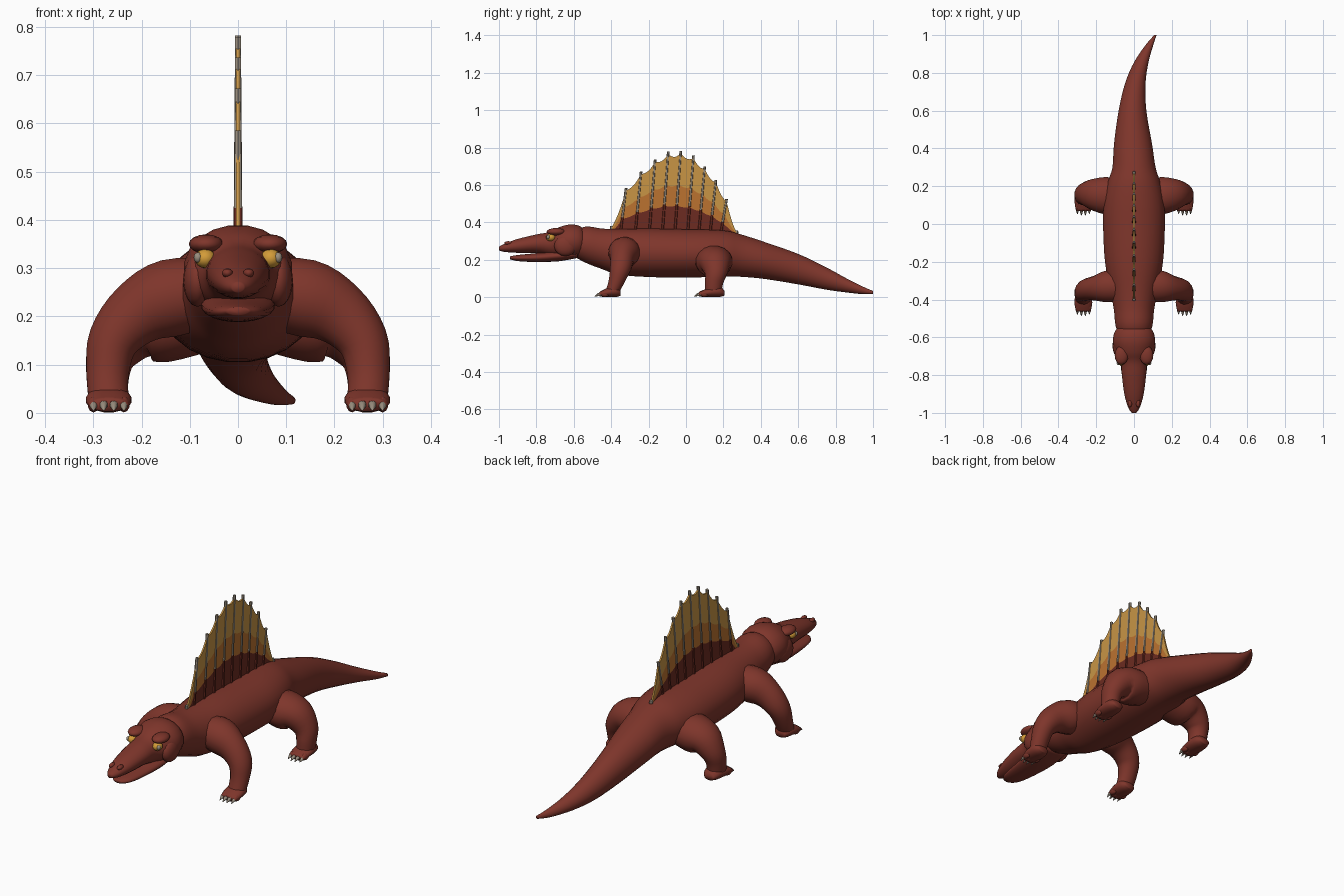
import bpy, bmesh, math
from mathutils import Vector, Matrix

cube = bpy.data.objects.get("Cube")
if cube:
    bpy.data.objects.remove(cube, do_unlink=True)


def material(name, red, green, blue):
    mat = bpy.data.materials.new(name)
    mat.use_nodes = True
    colour = (red, green, blue, 1)
    mat.diffuse_color = colour
    shader = next(n for n in mat.node_tree.nodes if n.type == 'BSDF_PRINCIPLED')
    shader.inputs["Base Color"].default_value = colour
    return mat


SKIN = material("brick red skin", .21, .036, .024)
SAIL_RED = material("dark red sail", .15, .024, .015)
SAIL_ORANGE = material("orange sail", .50, .17, .03)
SAIL_YELLOW = material("yellow sail", .58, .30, .06)
BONE = material("grey bone", .32, .27, .21)
EYE = material("amber eye", .65, .33, .04)


def finish(name, bm, mats, smooth=True):
    bmesh.ops.recalc_face_normals(bm, faces=bm.faces)
    for face in bm.faces:
        face.smooth = smooth
    mesh = bpy.data.meshes.new(name)
    bm.to_mesh(mesh)
    bm.free()
    for mat in mats:
        mesh.materials.append(mat)
    obj = bpy.data.objects.new(name, mesh)
    bpy.context.collection.objects.link(obj)
    return obj


def refine(stations, steps):
    """Smooth curve through the stations."""
    result = []
    last = len(stations) - 1
    for i in range(last):
        a, b, c, d = (stations[min(max(i + k, 0), last)] for k in (-1, 0, 1, 2))
        for k in range(steps):
            t = k / steps
            result.append([
                q + t * (r - p + t * (2 * p - 5 * q + 4 * r - s + t * (3 * (q - r) + s - p))) / 2
                for p, q, r, s in zip(a, b, c, d)])
    return result + [list(stations[-1])]


def loft(name, stations, mats, sides=20, steps=4, along_y=True, smooth=True, rule=None):
    """Skin elliptical rings; a station is x, y, z and two radii."""
    rows = refine(stations, steps)
    centres = [Vector(row[:3]) for row in rows]
    bm = bmesh.new()
    rings = []
    for i, row in enumerate(rows):
        u, v = Vector((1, 0, 0)), Vector((0, 0, 1))
        if not along_y:
            tangent = centres[min(i + 1, len(rows) - 1)] - centres[max(i - 1, 0)]
            v = Vector((0, 1, 0))
            u = v.cross(tangent).normalized()
        ring = []
        for k in range(sides):
            angle = math.tau * (k + .5) / sides
            ring.append(bm.verts.new(centres[i] + u * row[3] * math.cos(angle)
                                     + v * row[4] * math.sin(angle)))
        rings.append(ring)
    for i, (low, high) in enumerate(zip(rings, rings[1:])):
        for k in range(sides):
            n = (k + 1) % sides
            face = bm.faces.new((low[k], low[n], high[n], high[k]))
            face.material_index = rule(i) if rule else 0
    bm.faces.new(rings[0])
    cap = bm.faces.new(rings[-1])
    cap.material_index = rule(len(rings) - 1) if rule else 0
    return finish(name, bm, mats, smooth)


def outline(rows):
    """Turn y, top, bottom, half width and x offset into stations."""
    return [(x, y, (top + low) / 2, width, (top - low) / 2)
            for y, top, low, width, x in rows]


def ball(name, centre, radii, mat, segments=16):
    bm = bmesh.new()
    bmesh.ops.create_uvsphere(bm, u_segments=segments, v_segments=segments // 2, radius=1)
    bmesh.ops.transform(bm, verts=bm.verts,
                        matrix=Matrix.Translation(centre) @ Matrix.Diagonal((*radii, 1)))
    return finish(name, bm, [mat])


# Trunk and curved tail
loft("body_and_tail", outline([
    (-.62, .34, .23, .07, 0), (-.54, .378, .185, .098, 0), (-.45, .368, .15, .108, 0),
    (-.36, .365, .12, .125, 0), (-.2, .368, .107, .155, 0), (0, .364, .104, .165, 0),
    (.12, .362, .107, .16, 0), (.22, .355, .11, .14, 0), (.3, .335, .108, .115, 0),
    (.42, .296, .097, .102, -.005), (.6, .232, .068, .074, -.008),
    (.75, .16, .04, .054, .008), (.86, .1, .025, .038, .04),
    (.95, .055, .016, .02, .083), (1, .034, .018, .006, .113)]), [SKIN], sides=24)

# Skull with tapering snout, and lower jaw
loft("skull_and_snout", outline([
    (-.53, .34, .25, .06, 0), (-.565, .38, .215, .1, 0), (-.62, .39, .205, .113, 0),
    (-.68, .375, .212, .096, 0), (-.73, .35, .222, .07, 0), (-.8, .336, .236, .065, 0),
    (-.9, .312, .237, .052, 0), (-.97, .286, .242, .032, 0), (-1, .27, .25, .012, 0)]), [SKIN])
loft("lower_jaw", outline([
    (-.58, .25, .21, .07, 0), (-.68, .25, .192, .077, 0), (-.8, .236, .188, .065, 0),
    (-.9, .226, .193, .048, 0), (-.94, .219, .203, .022, 0)]), [SKIN])


def claws(name, x, y, side):
    """Four toes, each with a pointed claw."""
    for i in range(4):
        toe_x = x + (i - 1.5) * .021
        toe_y = y + abs(i - 1.5) * .008
        ball(f"{name}_toe_{i + 1}", (side * toe_x, toe_y + .016, .018),
             (.013, .026, .017), SKIN, 10)
        loft(f"{name}_claw_{i + 1}", [
            (side * toe_x, toe_y, .017, .009, .01),
            (side * toe_x, toe_y - .014, .014, .007, .008),
            (side * toe_x, toe_y - .03, .005, .001, .001)], [BONE], sides=8, steps=2)


def limb(name, path, foot, side):
    """Sprawling leg that bends down to a flat clawed foot."""
    loft(name + "_leg", [(side * x, y, z, thick, wide) for x, y, z, thick, wide in path],
         [SKIN], sides=16, along_y=False)
    x, heel, toe = foot
    length = heel - toe
    loft(name + "_foot", [
        (side * x, heel, .022, .025, .014),
        (side * x, heel - length * .2, .03, .042, .029),
        (side * x, heel - length * .6, .026, .048, .025),
        (side * x, toe, .016, .04, .013)], [SKIN], sides=16)
    claws(name, x, toe, side)


for label, side in (("left", 1), ("right", -1)):
    limb(label + "_front", [
        (.04, -.33, .25, .07, .08), (.14, -.33, .238, .082, .085),
        (.21, -.34, .205, .068, .065), (.258, -.35, .15, .054, .057),
        (.27, -.37, .085, .045, .045), (.268, -.395, .025, .042, .038)],
        (.268, -.35, -.462), side)
    limb(label + "_hind", [
        (.05, .15, .2, .07, .09), (.15, .15, .19, .086, .1),
        (.215, .155, .178, .074, .084), (.26, .16, .125, .055, .06),
        (.27, .15, .075, .045, .05), (.268, .145, .025, .042, .045)],
        (.268, .205, .07), side)

    # Brow, cheek, eye and nostril on each side of the head
    ball(label + "_brow", (side * .066, -.695, .35), (.036, .05, .02), SKIN)
    ball(label + "_cheek", (side * .084, -.645, .275), (.03, .06, .055), SKIN)
    ball(label + "_eye", (side * .068, -.724, .32), (.022, .025, .02), EYE)
    ball(label + "_pupil", (side * .083, -.737, .322), (.009, .01, .011), BONE, 12)
    ball(label + "_nostril", (side * .022, -.95, .29), (.012, .022, .01), SKIN, 10)

# Sail spines: red low down, bare bone above
tips = [(-.4, .38), (-.32, .585), (-.24, .672), (-.165, .737), (-.095, .778), (-.028, .782),
        (.04, .757), (.1, .7), (.16, .628), (.217, .525), (.272, .356)]
BASE, LEAN = .335, .032
RED_TOP, ORANGE_TOP = .36, .62


def spine_point(i, t):
    y, z = tips[i]
    lean = 0 if i in (0, len(tips) - 1) else LEAN
    return Vector((0, y - lean * (1 - t), BASE + (z - BASE) * t))


for i in range(len(tips)):
    stations = [(*spine_point(i, t), .011 - .004 * t, .009 - .002 * t)
                for t in (0, RED_TOP, 1)]
    loft(f"sail_spine_{i + 1}", stations, [SAIL_RED, BONE], sides=6, steps=1,
         along_y=False, smooth=False, rule=lambda ring: min(ring, 1))

# Sail skin: three colour bands, scalloped between the spines
bm = bmesh.new()
columns = []
BAY = 6
for i in range(len(tips) - 1):
    for k in range(BAY + (i == len(tips) - 2)):
        f = k / BAY
        low = spine_point(i, 0).lerp(spine_point(i + 1, 0), f)
        high = spine_point(i, 1).lerp(spine_point(i + 1, 1), f)
        high.z -= .014 + .016 * math.sin(math.pi * f)
        columns.append([bm.verts.new(low.lerp(high, t))
                        for t in (0, RED_TOP, ORANGE_TOP, 1)])
for left, right in zip(columns, columns[1:]):
    for band in range(3):
        face = bm.faces.new((left[band], right[band], right[band + 1], left[band + 1]))
        face.material_index = band
sail = finish("sail_skin", bm, [SAIL_RED, SAIL_ORANGE, SAIL_YELLOW], smooth=False)
solid = sail.modifiers.new("thickness", 'SOLIDIFY')
solid.thickness = .008
solid.offset = 0
